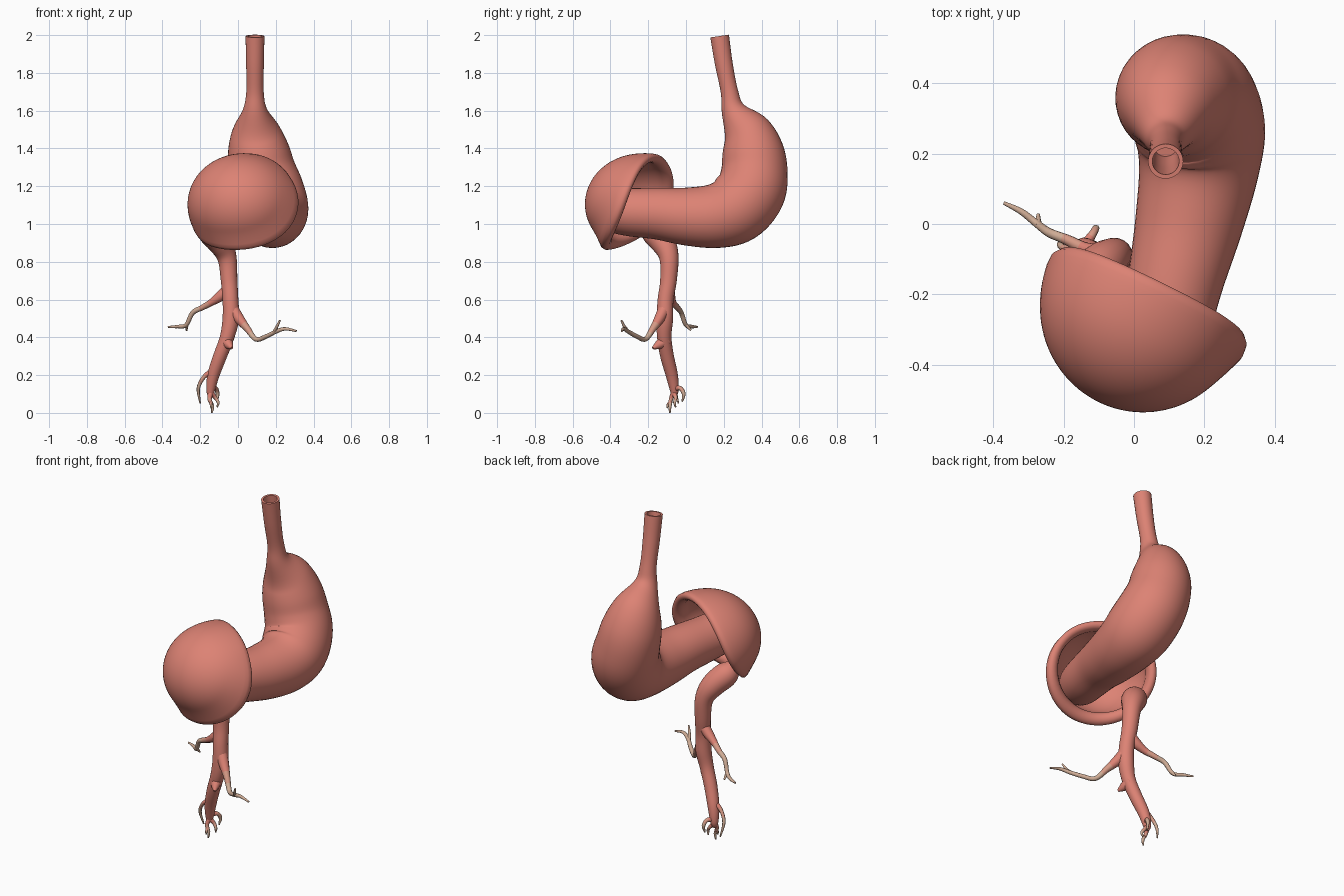
import bpy, bmesh, math
from mathutils import Vector

cube = bpy.data.objects.get("Cube")
if cube:
    bpy.data.objects.remove(cube, do_unlink=True)


def material(name, color):
    m = bpy.data.materials.new(name)
    m.use_nodes = True
    m.diffuse_color = (*color, 1)
    bsdf = m.node_tree.nodes["Principled BSDF"]
    bsdf.inputs["Base Color"].default_value = (*color, 1)
    bsdf.inputs["Roughness"].default_value = 0.6
    return m


SALMON = material("salmon flesh", (0.72, 0.225, 0.175))
BLEND = material("pale flesh", (0.67, 0.32, 0.235))
BEIGE = material("beige tip", (0.62, 0.41, 0.30))


def finish(name, bm, mats):
    bmesh.ops.recalc_face_normals(bm, faces=bm.faces)
    mesh = bpy.data.meshes.new(name)
    bm.to_mesh(mesh)
    bm.free()
    ob = bpy.data.objects.new(name, mesh)
    bpy.context.collection.objects.link(ob)
    for m in mats:
        mesh.materials.append(m)
    bpy.ops.object.select_all(action='DESELECT')
    ob.select_set(True)
    bpy.context.view_layer.objects.active = ob
    bpy.ops.object.shade_smooth_by_angle(angle=math.radians(50))


def resample(points, steps):
    """Smooth curve through (x, y, z, radius) points."""
    p = [Vector(q) for q in points]
    p = [2 * p[0] - p[1]] + p + [2 * p[-1] - p[-2]]
    out = []
    for a, b, c, d in zip(p, p[1:], p[2:], p[3:]):
        for i in range(steps):
            t = i / steps
            out.append(0.5 * (2 * b + (c - a) * t + (2 * a - 5 * b + 4 * c - d) * t ** 2
                              + (3 * b - a - 3 * c + d) * t ** 3))
    return out + [p[-2]]


def bridge(bm, r0, r1, slot=0):
    for i in range(len(r0)):
        j = (i + 1) % len(r0)
        bm.faces.new((r0[i], r0[j], r1[j], r1[i])).material_index = slot


def tube(name, points, sides=12, steps=5, fade=None, hollow=False):
    """Round tube; fade = (start, end) fractions where it turns from flesh to beige."""
    path = resample(points, steps)
    n = len(path)
    bm = bmesh.new()
    frames, normal = [], None
    for i in range(n):
        tangent = (path[min(i + 2, n - 1)] - path[max(i - 2, 0)]).to_3d().normalized()
        if normal is None:
            normal = tangent.orthogonal()
        normal = (normal - tangent * normal.dot(tangent)).normalized()
        frames.append((normal.copy(), tangent.cross(normal)))

    def ring(i, scale=1.0):
        u, v = frames[i]
        c, r = path[i].to_3d(), path[i][3] * scale
        return [bm.verts.new(c + r * (u * math.cos(a) + v * math.sin(a)))
                for a in (math.tau * k / sides for k in range(sides))]

    rings = [ring(i) for i in range(n)]
    for i in range(n - 1):
        slot = 0
        if fade:
            t = i / n
            slot = 0 if t < fade[0] else 1 if t < fade[1] else 2
        bridge(bm, rings[i], rings[i + 1], slot)
    if hollow:
        # inner wall and floor of the open mouth
        inner = [ring(i, 0.76) for i in range(2 * steps)]
        bridge(bm, rings[0], inner[0])
        for a, b in zip(inner, inner[1:]):
            bridge(bm, a, b)
        bm.faces.new(inner[-1])
    else:
        bm.faces.new(rings[0])
    bm.faces.new(rings[-1]).material_index = 2 if fade else 0
    finish(name, bm, (SALMON, BLEND, BEIGE) if fade else (SALMON,))


# Pouch with open neck, curving forward into the bowl
tube("pouch", [
    (.09, .178, 1.995, .050), (.09, .20, 1.85, .047), (.09, .23, 1.7, .046),
    (.09, .252, 1.6, .066), (.096, .32, 1.49, .130), (.108, .352, 1.39, .163),
    (.13, .362, 1.28, .176), (.165, .34, 1.17, .186), (.187, .26, 1.08, .186),
    (.183, .15, 1.042, .170), (.155, 0, 1.04, .153), (.12, -.15, 1.055, .137),
    (.085, -.3, 1.063, .127), (.05, -.4, 1.08, .118), (.03, -.475, 1.095, .09)],
    sides=40, steps=6, hollow=True)


# Tilted bowl with a thick saddle-shaped lip
def bowl():
    centre, radii = Vector((.026, -.237, 1.105)), Vector((.293, .298, .268))
    axis = Vector((.38, .85, -.36)).normalized()
    left = Vector((-.59, .285, .05))
    left = (left - axis * left.dot(axis)).normalized()
    up = axis.cross(left)
    if up.z < 0:
        up.negate()
    # profile as (polar angle, radius, share of the flare)
    arc = [3 + 87 * k / 20 for k in range(21)]
    profile = [(a, 1, max(0, (a - 65) / 25) ** 2) for a in arc]
    profile += [(94, 1.0, 1), (96.5, .975, .9), (97.5, .93, .7), (96.5, .88, .5),
                (93, .845, .3), (88, .835, .1)]
    profile += [(a, .86, 0) for a in reversed(arc[:-2])]
    bm = bmesh.new()
    rings = []
    for angle, radius, share in profile:
        ring = []
        for k in range(64):
            a = math.tau * k / 64
            c, s = math.cos(a), math.sin(a)
            dip = s * s * (.15 - .04 * s)
            flare = .02 + .09 * max(0, -.6 * c - .8 * s)
            polar = math.radians(angle) * (1 - dip)
            direction = (-axis * math.cos(polar)
                         + (left * c + up * s) * math.sin(polar))
            p = direction * (radius + flare * share)
            ring.append(bm.verts.new(centre + p * radii))
        rings.append(ring)
    for a, b in zip(rings, rings[1:]):
        bridge(bm, a, b)
    bm.faces.new(rings[0])
    bm.faces.new(rings[-1])
    finish("bowl", bm, (SALMON,))


bowl()

# Stem hanging from the lower lip
tube("stem", [
    (-.175, -.215, 1.01, .035), (-.15, -.175, .965, .068), (-.095, -.12, .9, .066),
    (-.058, -.09, .82, .051), (-.047, -.093, .7, .044), (-.04, -.108, .6, .042),
    (-.038, -.112, .5, .044), (-.058, -.115, .4, .038), (-.095, -.1, .3, .036),
    (-.13, -.075, .2, .032), (-.145, -.062, .12, .023), (-.145, -.065, .085, .012)],
    sides=20)

# Side branches and their forks
tube("right_branch", [
    (-.045, -.093, .665, .03), (-.09, -.085, .62, .028), (-.14, -.07, .585, .019),
    (-.19, -.045, .557, .015), (-.24, -.025, .53, .013), (-.275, 0, .465, .011),
    (-.32, .035, .457, .009), (-.37, .06, .455, .005)], fade=(.3, .42))
tube("right_branch_fork", [
    (-.27, -.005, .475, .01), (-.272, .01, .455, .008), (-.272, .027, .437, .005)],
    sides=8, fade=(0, 0))
tube("left_branch", [
    (-.035, -.11, .56, .034), (.005, -.14, .5, .028), (.05, -.175, .445, .018),
    (.095, -.215, .39, .013), (.15, -.26, .405, .012), (.2, -.305, .43, .011),
    (.25, -.33, .445, .009), (.31, -.34, .433, .005)], fade=(.2, .32))
tube("left_branch_fork", [
    (.19, -.3, .425, .010), (.205, -.325, .455, .008), (.222, -.342, .49, .005)],
    sides=8, fade=(0, 0))
tube("stem_knob", [
    (-.065, -.105, .385, .036), (-.048, -.145, .36, .024), (-.033, -.175, .343, .007)])

# Rootlets at the foot
roots = [
    [(-.135, -.08, .22, .018), (-.18, -.075, .19, .011), (-.21, -.06, .13, .009),
     (-.2, -.04, .05, .004)],
    [(-.14, -.06, .13, .016), (-.118, -.03, .13, .012), (-.108, -.012, .1, .010),
     (-.112, -.02, .06, .004)],
    [(-.145, -.065, .11, .015), (-.15, -.08, .07, .011), (-.135, -.085, .035, .009),
     (-.138, -.085, .0, .004)],
    [(-.145, -.065, .11, .015), (-.12, -.055, .08, .010), (-.105, -.06, .055, .008),
     (-.11, -.055, .03, .004)],
    [(-.145, -.078, .06, .010), (-.143, -.095, .045, .007), (-.142, -.1, .025, .004)],
]
for i, pts in enumerate(roots):
    tube(f"rootlet_{i + 1}", pts, sides=8, fade=(.2, .5))
